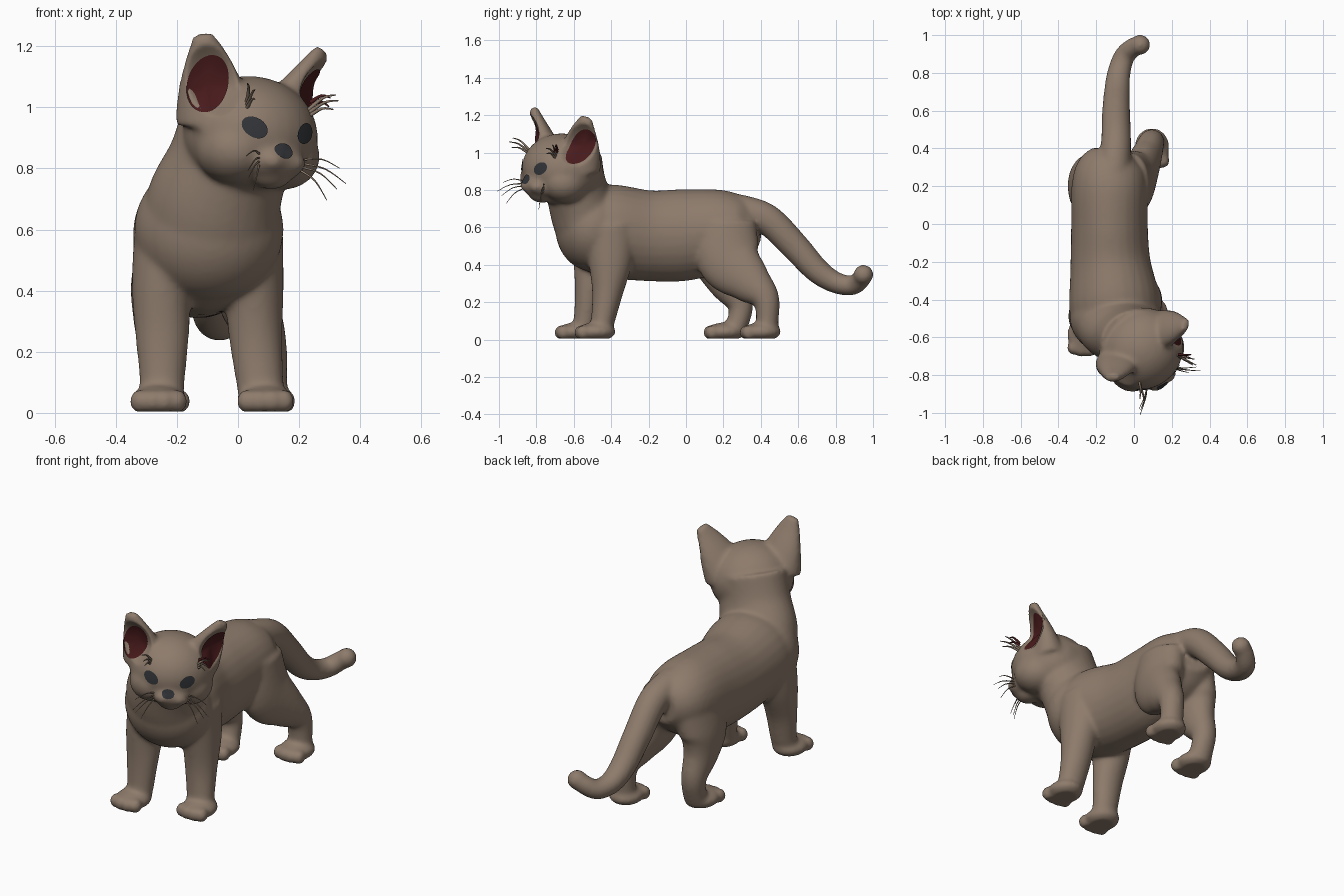
import bpy, bmesh, math
from mathutils import Vector, Matrix
from mathutils.bvhtree import BVHTree

if "Cube" in bpy.data.objects:
    bpy.data.objects.remove(bpy.data.objects["Cube"], do_unlink=True)


def material(name, rgb):
    m = bpy.data.materials.new(name)
    m.use_nodes = True
    m.diffuse_color = (*rgb, 1)
    m.node_tree.nodes["Principled BSDF"].inputs["Base Color"].default_value = (*rgb, 1)
    return m


FUR = material("brown fur", (0.27, 0.2, 0.15))
EAR = material("dark red inner ear", (0.068, 0.011, 0.012))
DARK = material("charcoal eyes and nose", (0.032, 0.035, 0.04))

# Head frame: turned to its left and tilted a little
HEAD = (Matrix.Translation((0.04, -0.66, 0.91)) @ Matrix.Rotation(math.radians(36), 4, 'Z')
        @ Matrix.Rotation(math.radians(6), 4, 'Y'))
TURN = HEAD.to_3x3()
WORLD = Matrix.Identity(4)
body = bmesh.new()


def ball(center, radii, frame=WORLD):
    m = frame @ Matrix.Translation(center) @ Matrix.Diagonal((*radii, 1))
    bmesh.ops.create_uvsphere(body, u_segments=32, v_segments=20, radius=1, matrix=m)


def spline(pts, steps=6):
    """Catmull-Rom samples through tuples of any length."""
    p = [pts[0], *pts, pts[-1]]
    out = []
    for i in range(1, len(p) - 2):
        for k in range(steps):
            t = k / steps
            out.append([b + ((c - a) * t + (2 * a - 5 * b + 4 * c - d) * t ** 2
                             + (3 * b - a - 3 * c + d) * t ** 3) / 2
                        for a, b, c, d in zip(*p[i - 1:i + 3])])
    return out + [list(pts[-1])]


def limb(pts, frame=WORLD, side=(1, 0, 0)):
    """Loft of ellipses along (x, y, z, side radius, other radius) points."""
    s = spline(pts)
    centers = [Vector(q[:3]) for q in s]
    rings = []
    for i, q in enumerate(s):
        t = (centers[min(i + 1, len(s) - 1)] - centers[max(i - 1, 0)]).normalized()
        u = Vector(side)
        u = (u - t * u.dot(t)).normalized()
        v = t.cross(u)
        ring = []
        for k in range(28):
            a = math.tau * k / 28
            co = centers[i] + u * (q[3] * math.cos(a)) + v * (q[4] * math.sin(a))
            ring.append(body.verts.new(frame @ co))
        rings.append(ring)
    faces = [body.faces.new(rings[0]), body.faces.new(rings[-1])]
    for r, n in zip(rings, rings[1:]):
        for k in range(28):
            j = (k + 1) % 28
            faces.append(body.faces.new((r[k], r[j], n[j], n[k])))
    bmesh.ops.recalc_face_normals(body, faces=faces)


def paw(x, y):
    ball((x, y, 0.042), (0.094, 0.105, 0.05))
    for k in (-1.5, -0.5, 0.5, 1.5):
        ball((x + k * 0.041, y - 0.088 + 0.012 * abs(k), 0.038), (0.034, 0.038, 0.04))


# Torso, chest and neck
limb([(-0.1, -0.5, 0.59, 0.235, 0.23), (-0.105, -0.4, 0.58, 0.24, 0.25),
      (-0.125, -0.2, 0.555, 0.212, 0.243), (-0.13, 0, 0.56, 0.203, 0.245),
      (-0.13, 0.2, 0.59, 0.2, 0.215), (-0.12, 0.31, 0.605, 0.175, 0.17),
      (-0.105, 0.38, 0.61, 0.11, 0.11)])
ball((-0.095, -0.5, 0.6), (0.245, 0.2, 0.235))
limb([(0.015, -0.62, 0.96, 0.2, 0.172), (-0.03, -0.59, 0.82, 0.2, 0.165),
      (-0.08, -0.545, 0.68, 0.222, 0.18), (-0.09, -0.5, 0.56, 0.22, 0.185)])

# Front legs
limb([(0.03, -0.41, 0.6, 0.118, 0.15), (0.05, -0.405, 0.42, 0.1, 0.12),
      (0.058, -0.42, 0.25, 0.088, 0.083), (0.072, -0.445, 0.1, 0.078, 0.064),
      (0.08, -0.46, 0.04, 0.076, 0.06)])
paw(0.09, -0.48)
limb([(-0.22, -0.46, 0.6, 0.12, 0.15), (-0.248, -0.49, 0.42, 0.1, 0.115),
      (-0.248, -0.52, 0.25, 0.088, 0.075), (-0.248, -0.54, 0.1, 0.074, 0.062),
      (-0.255, -0.56, 0.04, 0.076, 0.06)])
paw(-0.26, -0.585)

# Hind legs
limb([(-0.02, 0.21, 0.62, 0.1, 0.165), (0.015, 0.23, 0.43, 0.1, 0.172),
      (0.06, 0.34, 0.31, 0.085, 0.12), (0.09, 0.425, 0.22, 0.07, 0.075),
      (0.095, 0.435, 0.1, 0.066, 0.06), (0.095, 0.425, 0.04, 0.07, 0.065)])
paw(0.095, 0.405)
limb([(-0.21, 0.22, 0.6, 0.105, 0.165), (-0.25, 0.2, 0.43, 0.1, 0.165),
      (-0.258, 0.23, 0.31, 0.085, 0.118), (-0.255, 0.29, 0.19, 0.068, 0.071),
      (-0.25, 0.28, 0.1, 0.065, 0.06), (-0.25, 0.25, 0.04, 0.07, 0.065)])
paw(-0.25, 0.21)

# Tail
limb([(-0.11, 0.27, 0.69, 0.09, 0.09), (-0.095, 0.43, 0.645, 0.08, 0.083),
      (-0.095, 0.58, 0.5, 0.075, 0.077), (-0.09, 0.7, 0.37, 0.069, 0.068),
      (-0.08, 0.8, 0.305, 0.062, 0.058), (-0.05, 0.89, 0.29, 0.056, 0.053),
      (0.0, 0.937, 0.325, 0.052, 0.051), (0.03, 0.947, 0.345, 0.048, 0.048)])
ball((0.033, 0.949, 0.347), (0.054, 0.054, 0.054))

# Head and outer ears
ball((0, 0, 0), (0.225, 0.215, 0.192), HEAD)
ball((0, -0.15, -0.085), (0.105, 0.08, 0.07), HEAD)
ball((0, -0.13, -0.13), (0.07, 0.07, 0.05), HEAD)
for sx in (-1, 1):
    ball((sx * 0.1, -0.05, -0.06), (0.12, 0.13, 0.11), HEAD)
    ball((sx * 0.04, -0.195, -0.09), (0.045, 0.04, 0.035), HEAD)
    lift = (sx - 1) * 0.008
    limb([(sx * 0.13 + lift, 0.01, 0.03, 0.125, 0.1), (sx * 0.165 + lift, -0.005, 0.14, 0.106, 0.064),
          (sx * 0.205 + lift, -0.025, 0.235, 0.07, 0.04), (sx * 0.235 + lift, -0.034, 0.305, 0.034, 0.022)],
         HEAD, (0.86, sx * 0.5, 0))

# Fuse everything into one smooth skin
mesh = bpy.data.meshes.new("kitten_body")
body.to_mesh(mesh)
body.free()
kitten = bpy.data.objects.new("kitten_body", mesh)
bpy.context.collection.objects.link(kitten)
remesh = kitten.modifiers.new("fuse", 'REMESH')
remesh.mode = 'VOXEL'
remesh.voxel_size = 0.01
soft = kitten.modifiers.new("soften", 'SMOOTH')
soft.factor = 0.5
soft.iterations = 18
skin = bpy.data.meshes.new_from_object(kitten.evaluated_get(bpy.context.evaluated_depsgraph_get()))
kitten.modifiers.clear()
kitten.data = skin
skin.materials.clear()
skin.materials.append(FUR)

# Hollow the ears and flatten the soles
inverse = HEAD.inverted()
unturn = inverse.to_3x3()
points = [v.co.copy() for v in skin.vertices]
normals = [v.normal.copy() for v in skin.vertices]
for v, co, normal in zip(skin.vertices, points, normals):
    for sx in (-1, 1):
        facing = Vector((sx * 0.5, -0.86, 0))
        rel = inverse @ co - Vector((sx * 0.195, -0.03, 0.155))
        u = rel.dot(Vector((0.86, sx * 0.5, 0))) - sx * 0.2 * rel.z
        d = (u / 0.085) ** 2 + (rel.z / 0.115) ** 2
        if d < 1 and rel.length < 0.16 and (unturn @ normal).dot(facing) > 0.1:
            co -= TURN @ facing * (0.055 * (1 - d))
    co.z = max(co.z, 0.005)
    v.co = co
skin.shade_smooth()
tree = BVHTree.FromPolygons(points, [p.vertices[:] for p in skin.polygons])


def patch(name, center, facing, rx, rz, mat, lean=0):
    """Thin oval plate draped over the skin."""
    f = Vector(facing).normalized()
    u = Vector((0, 0, 1)).cross(f).normalized()
    w = f.cross(u)
    ray = TURN @ -f
    bm = bmesh.new()
    bmesh.ops.create_circle(bm, cap_ends=True, segments=32, radius=1)
    for _ in range(4):
        inner = [x for x in bm.faces if len(x.verts) == 32]
        bmesh.ops.inset_region(bm, faces=inner, thickness=0.2)
    bmesh.ops.poke(bm, faces=[x for x in bm.faces if len(x.verts) == 32])
    for v in bm.verts:
        start = HEAD @ (Vector(center) + u * (v.co.x * rx + lean * v.co.y * rz)
                        + w * (v.co.y * rz) + f * 0.25)
        hit = tree.ray_cast(start, ray, 0.34)[0]
        v.co = (hit or start + ray * 0.25) - ray * 0.005
    m = bpy.data.meshes.new(name)
    bm.to_mesh(m)
    bm.free()
    m.materials.append(mat)
    m.shade_smooth()
    bpy.context.collection.objects.link(bpy.data.objects.new(name, m))


# Eyes, nose and ear linings
for sx, side in ((-1, "right"), (1, "left")):
    patch(side + "_eye", (sx * 0.085 - 0.023, -0.15, 0.012), (sx * 0.25, -1, 0), 0.04, 0.035, DARK, sx * 0.3)
    patch(side + "_inner_ear", (sx * 0.205 - 0.005, -0.03, 0.145), (sx * 0.5, -0.86, 0),
          0.068, 0.095, EAR, 0.2 + sx * 0.1)
patch("nose", (-0.02, -0.2, -0.058), (0, -1, 0.1), 0.033, 0.026, DARK)


def hairs(name, root, tips, mat, thick=0.0035):
    """Tapered curved whiskers fanning from a root, in head space."""
    c = bpy.data.curves.new(name, 'CURVE')
    c.dimensions = '3D'
    c.bevel_depth = thick
    c.bevel_resolution = 1
    for i, tip in enumerate(tips):
        a = Vector(root) + Vector((0, 0.01, 0.012 * (i - len(tips) / 2)))
        mid = (a + Vector(tip)) / 2 + Vector((0, -0.005, 0.015))
        path = spline([tuple(a), tuple(mid), tip], 4)
        s = c.splines.new('POLY')
        s.points.add(len(path) - 1)
        for k, q in enumerate(path):
            s.points[k].co = (*(HEAD @ Vector(q)), 1)
            s.points[k].radius = 1.2 - k / len(path)
    c.materials.append(mat)
    bpy.context.collection.objects.link(bpy.data.objects.new(name, c))


# Whiskers and brow hairs
for sx, side in ((-1, "right"), (1, "left")):
    hairs(side + "_whiskers", (sx * 0.085, -0.19, -0.085),
          [(sx * 0.15, -0.25, -0.2), (sx * 0.18, -0.26, -0.16), (sx * 0.2, -0.28, -0.14),
           (sx * 0.19, -0.25, -0.09)], FUR)
    hairs(side + "_brow_hairs", (sx * 0.125, -0.15, 0.09),
          [(sx * 0.16, -0.23, 0.1), (sx * 0.17, -0.24, 0.13), (sx * 0.18, -0.21, 0.15)], FUR, 0.006)
hairs("red_brow_hairs", (0.13, -0.15, 0.12), [(0.17, -0.19, 0.11), (0.18, -0.18, 0.14)], EAR, 0.007)
